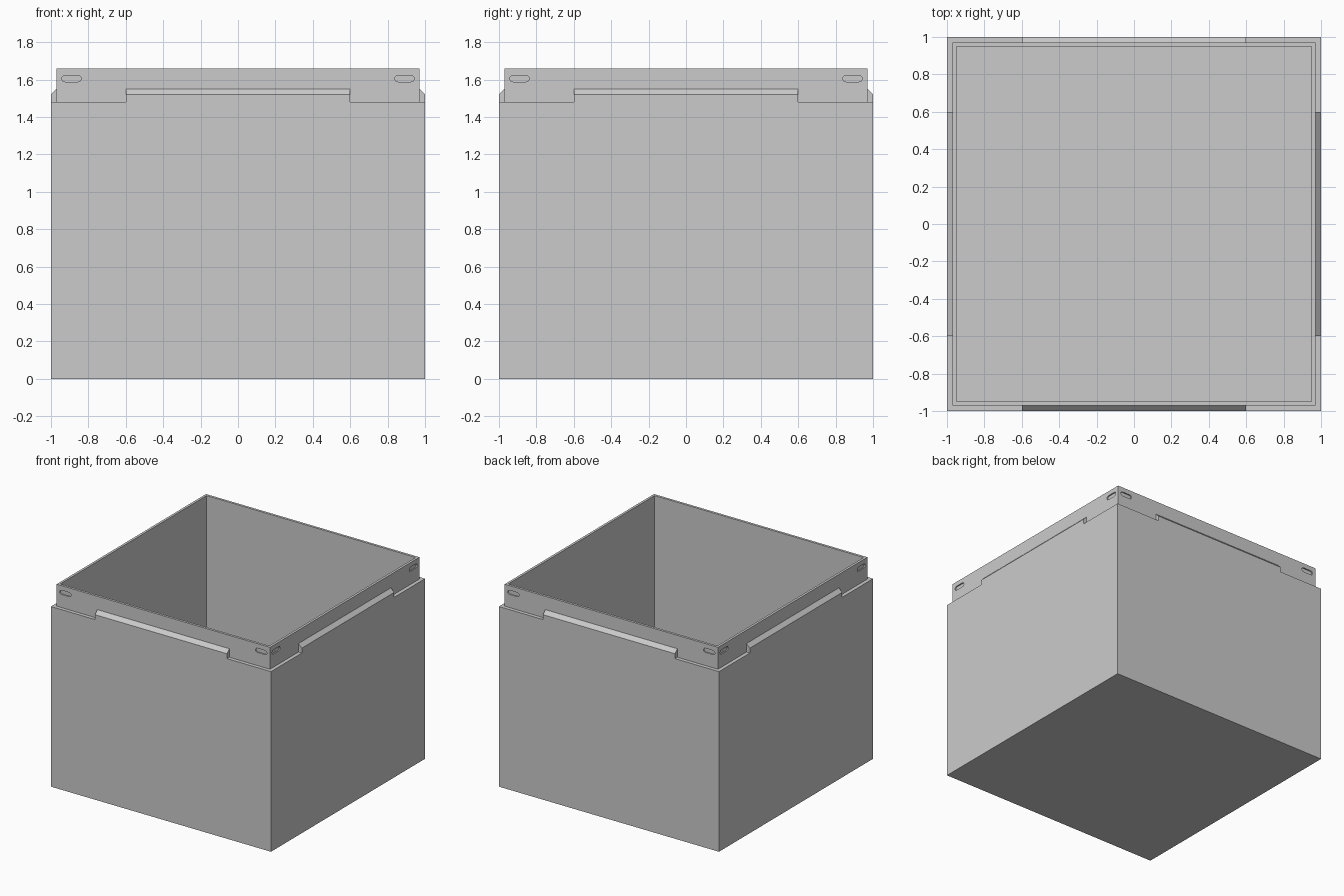
import bpy, bmesh, math
from mathutils import Matrix, Vector

old = bpy.data.objects.get("Cube")
if old:
    bpy.data.objects.remove(old, do_unlink=True)

OUTER, RIM, INNER = 1.0, 0.97, 0.95        # half widths of wall, rim and cavity
SHOULDER, TOP, FLOOR = 1.48, 1.66, 0.05    # heights
LEDGE = 0.6                                # half length of raised ledge
SLOT_X, SLOT_Z, SLOT_R, SLOT_HALF, SLOT_DEPTH = 0.89, 1.605, 0.017, 0.035, 0.01

grey = bpy.data.materials.new("plain grey")
grey.use_nodes = True
colour = (0.6, 0.6, 0.6, 1)
grey.diffuse_color = colour
grey.node_tree.nodes["Principled BSDF"].inputs["Base Color"].default_value = colour


def make(name, bm):
    bmesh.ops.recalc_face_normals(bm, faces=bm.faces)
    mesh = bpy.data.meshes.new(name)
    bm.to_mesh(mesh)
    bm.free()
    mesh.materials.append(grey)
    ob = bpy.data.objects.new(name, mesh)
    bpy.context.collection.objects.link(ob)
    return ob


def box(name, half, z0, z1):
    bm = bmesh.new()
    bmesh.ops.create_cube(bm, size=1)
    bmesh.ops.scale(bm, vec=(2 * half, 2 * half, z1 - z0), verts=bm.verts)
    bmesh.ops.translate(bm, vec=(0, 0, (z0 + z1) / 2), verts=bm.verts)
    return make(name, bm)


def prisms(name, outlines, push):
    """Extrude each outline and repeat it on all four sides."""
    bm = bmesh.new()
    for side in range(4):
        turn = Matrix.Rotation(side * math.pi / 2, 3, 'Z')
        for outline in outlines:
            face = bm.faces.new([bm.verts.new(turn @ Vector(p)) for p in outline])
            made = bmesh.ops.extrude_face_region(bm, geom=[face])["geom"]
            verts = [v for v in made if isinstance(v, bmesh.types.BMVert)]
            bmesh.ops.translate(bm, vec=turn @ Vector(push), verts=verts)
    return make(name, bm)


def combine(target, tool, operation):
    mod = target.modifiers.new(operation.lower(), 'BOOLEAN')
    mod.operation, mod.object, mod.solver = operation, tool, 'EXACT'
    bpy.context.view_layer.objects.active = target
    bpy.ops.object.modifier_apply(modifier=mod.name)
    bpy.data.objects.remove(tool, do_unlink=True)


# Outer wall with a narrower rim standing on it
bin_body = box("open_box", OUTER, 0, SHOULDER)
combine(bin_body, box("rim", RIM, SHOULDER - 0.2, TOP), 'UNION')

# Chamfered ledge in the middle of each side
ledge = [(-LEDGE, -OUTER, SHOULDER - 0.1), (-LEDGE, -OUTER, 1.52),
         (-LEDGE, -RIM, 1.55), (-LEDGE, -RIM + 0.01, 1.55),
         (-LEDGE, -RIM + 0.01, SHOULDER - 0.1)]
combine(bin_body, prisms("ledges", [ledge], (2 * LEDGE, 0, 0)), 'UNION')

# Cavity open at the top
combine(bin_body, box("cavity", INNER, FLOOR, TOP + 0.1), 'DIFFERENCE')

# Shallow round-ended slots near the rim corners
slots = []
for sx in (-SLOT_X, SLOT_X):
    slot = []
    for end, start in ((1, -math.pi / 2), (-1, math.pi / 2)):
        for i in range(9):
            a = start + i * math.pi / 8
            slot.append((sx + end * SLOT_HALF + SLOT_R * math.cos(a),
                         -RIM - 0.01, SLOT_Z + SLOT_R * math.sin(a)))
    slots.append(slot)
combine(bin_body, prisms("slots", slots, (0, 0.01 + SLOT_DEPTH, 0)), 'DIFFERENCE')

# Merge coplanar faces left by the cuts
bm = bmesh.new()
bm.from_mesh(bin_body.data)
bmesh.ops.remove_doubles(bm, verts=bm.verts, dist=0.0001)
bmesh.ops.dissolve_limit(bm, angle_limit=0.01, verts=bm.verts, edges=bm.edges)
bm.to_mesh(bin_body.data)
bm.free()
